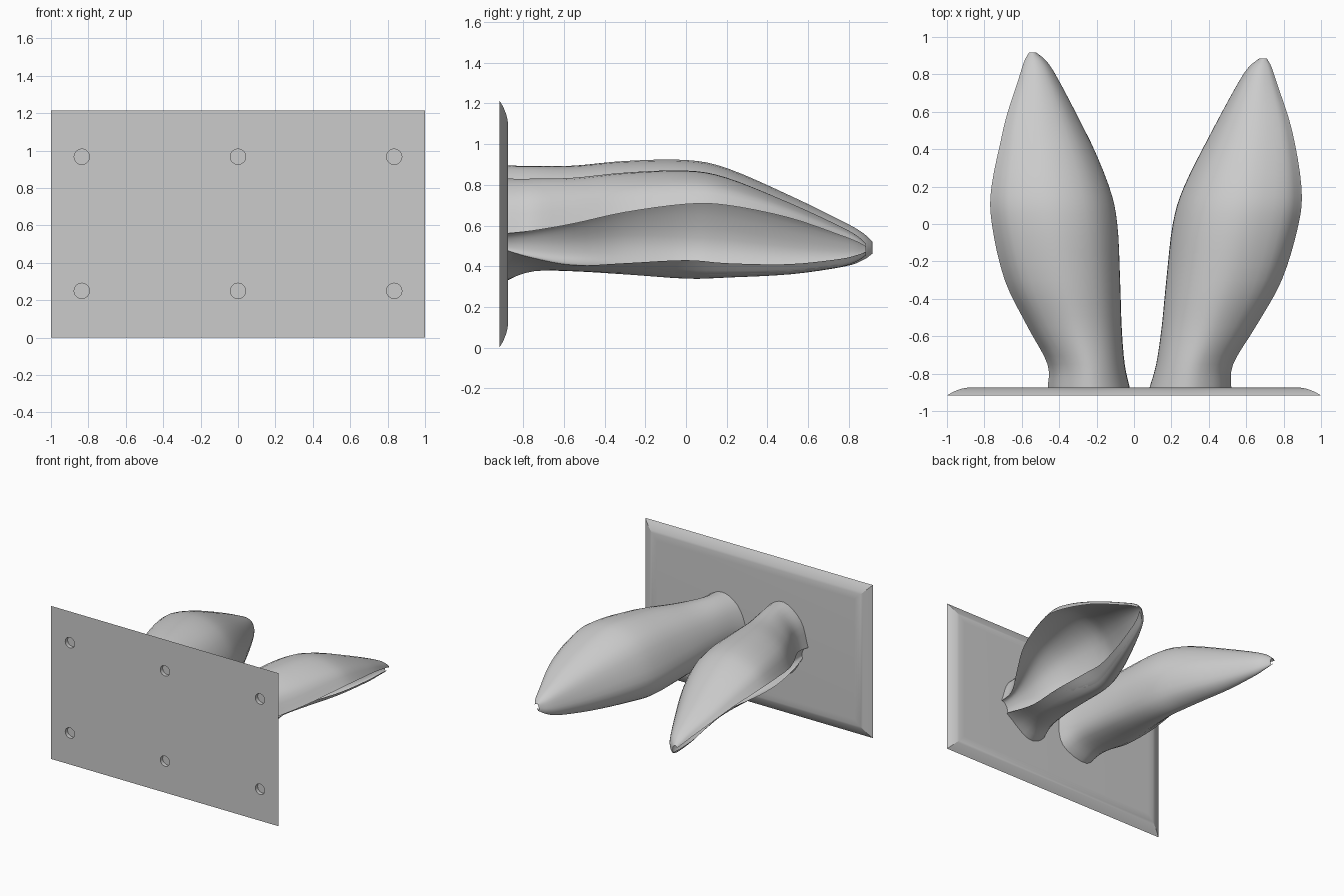
import bpy, bmesh, math
from mathutils import Matrix, Vector

cube = bpy.data.objects.get("Cube")
if cube:
    bpy.data.objects.remove(cube, do_unlink=True)

GREY = (0.6, 0.6, 0.6, 1)
grey = bpy.data.materials.new("plain grey")
grey.use_nodes = True
grey.diffuse_color = GREY
grey.node_tree.nodes["Principled BSDF"].inputs["Base Color"].default_value = GREY


def make_object(name, bm):
    bmesh.ops.recalc_face_normals(bm, faces=bm.faces)
    mesh = bpy.data.meshes.new(name)
    bm.to_mesh(mesh)
    bm.free()
    obj = bpy.data.objects.new(name, mesh)
    bpy.context.collection.objects.link(obj)
    mesh.materials.append(grey)
    return obj


def smooth(obj, degrees):
    bpy.ops.object.select_all(action='DESELECT')
    obj.select_set(True)
    bpy.context.view_layer.objects.active = obj
    bpy.ops.object.shade_smooth_by_angle(angle=math.radians(degrees))


def skin(bm, rings):
    """Join closed rings of vertices and cap both ends."""
    for a, b in zip(rings, rings[1:]):
        for k in range(len(a)):
            n = (k + 1) % len(a)
            bm.faces.new((a[k], a[n], b[n], b[k]))
    bm.faces.new(rings[0])
    bm.faces.new(rings[-1])


def spline(points, steps):
    """Smooth path through points of any dimension."""
    pts = [Vector(p) for p in points]
    pts = [2 * pts[0] - pts[1]] + pts + [2 * pts[-1] - pts[-2]]
    path = []
    for a, b, c, d in zip(pts, pts[1:], pts[2:], pts[3:]):
        for i in range(steps):
            t = i / steps
            path.append(b + (c - a) * (t / 2)
                        + (2 * a - 5 * b + 4 * c - d) * (t * t / 2)
                        + (3 * b - a - 3 * c + d) * (t ** 3 / 2))
    return path + [pts[-2]]


# Wall plate: flat front, rounded border rising to a flat back
FRONT, THICK, BORDER, HEIGHT = -0.917, 0.043, 0.13, 1.215
bm = bmesh.new()
rings = []
for i in range(9):
    u = i / 8
    y = FRONT + THICK * (1 - (1 - u) ** 2)
    inset = BORDER * u
    hx, hz = 1 - inset, HEIGHT / 2 - inset
    rings.append([bm.verts.new((sx * hx, y, HEIGHT / 2 + sz * hz))
                  for sx, sz in ((-1, -1), (1, -1), (1, 1), (-1, 1))])
skin(bm, rings)
plate = make_object("wall_plate", bm)

# Six blind screw holes in the front
bm = bmesh.new()
for x in (-0.835, 0, 0.835):
    for z in (0.25, 0.967):
        place = Matrix.Translation((x, FRONT, z)) @ Matrix.Rotation(math.pi / 2, 4, 'X')
        bmesh.ops.create_cone(bm, cap_ends=True, segments=32, radius1=0.041,
                              radius2=0.041, depth=0.06, matrix=place)
cutter = make_object("hole_cutter", bm)
cutter.hide_render = True
cut = plate.modifiers.new("holes", 'BOOLEAN')
cut.operation = 'DIFFERENCE'
cut.solver = 'EXACT'
cut.object = cutter
deps = bpy.context.evaluated_depsgraph_get()
plate.data = bpy.data.meshes.new_from_object(plate.evaluated_get(deps))
plate.modifiers.clear()
bpy.data.objects.remove(cutter, do_unlink=True)
smooth(plate, 20)

# Ear stations: y, inner x, outer x, top z, bottom z, upper rim z, lower rim x and z,
# and how far the section is scooped out, from solid (0) to a thin shell (1)
STATIONS = [
    (-0.89, 0.08, 0.52, 0.83, 0.33, 0.56, 0.47, 0.48, 0),
    (-0.75, 0.12, 0.53, 0.83, 0.375, 0.575, 0.48, 0.44, 0.1),
    (-0.55, 0.15, 0.65, 0.835, 0.375, 0.61, 0.47, 0.405, 0.35),
    (-0.3, 0.175, 0.79, 0.86, 0.36, 0.665, 0.45, 0.415, 0.75),
    (0, 0.21, 0.88, 0.87, 0.34, 0.705, 0.41, 0.43, 1),
    (0.2, 0.27, 0.895, 0.835, 0.345, 0.70, 0.43, 0.415, 1),
    (0.5, 0.42, 0.845, 0.715, 0.36, 0.64, 0.53, 0.41, 1),
    (0.75, 0.555, 0.765, 0.60, 0.395, 0.555, 0.62, 0.435, 1),
    (0.84, 0.615, 0.735, 0.55, 0.425, 0.52, 0.66, 0.455, 1),
    (0.885, 0.67, 0.71, 0.51, 0.455, 0.495, 0.69, 0.47, 1),
]


def ear_section(curl, x_in, x_out, top, bottom, rim_z, low_x, low_z, scoop):
    """Outer curve from the upper rim round to the lower rim, then the hollow back."""
    w = x_out - x_in
    roll = (1 - curl) * scoop
    mid = bottom + (0.5 - 0.2 * roll) * (top - bottom)
    low_bulge = 0.3 - 0.17 * roll + 0.3 * curl * (1 - scoop)
    outer = spline([
        (x_out, rim_z),
        (x_in + 0.85 * w, rim_z + 0.65 * (top - rim_z)),
        (x_in + 0.5 * w, top),
        (x_in + 0.17 * w, mid + 0.72 * (top - mid)),
        (x_in, mid),
        (x_in + (0.08 - 0.04 * roll) * w, bottom + 0.25 * (mid - bottom)),
        (x_in + low_bulge * w, bottom),
        (low_x + 0.18 * curl * scoop * w, low_z)], 4)
    last = len(outer) - 1
    depth = 0.05 + 0.85 * scoop
    hollow = [outer[0].lerp(outer[-1], k / last).lerp(outer[k], depth)
              for k in range(last - 1, 0, -1)]
    return outer + hollow


def build_ear(name, curl, place):
    bm = bmesh.new()
    skin(bm, [[bm.verts.new(place(x, y, z)) for x, z in ear_section(curl, *shape)]
              for y, *shape in spline(STATIONS, 4)])
    smooth(make_object(name, bm), 40)


# The right ear mirrors the left, turned in, a little taller and more curled under
build_ear("left_ear", 0.4, lambda x, y, z: (x, y, z))
build_ear("right_ear", 1, lambda x, y, z: (
    0.12 + 0.07 * min(y, 0.4) - x,
    y + 0.035 * max(y, 0),
    z + (0.1 - 0.04 * y) * (z - 0.35)))
